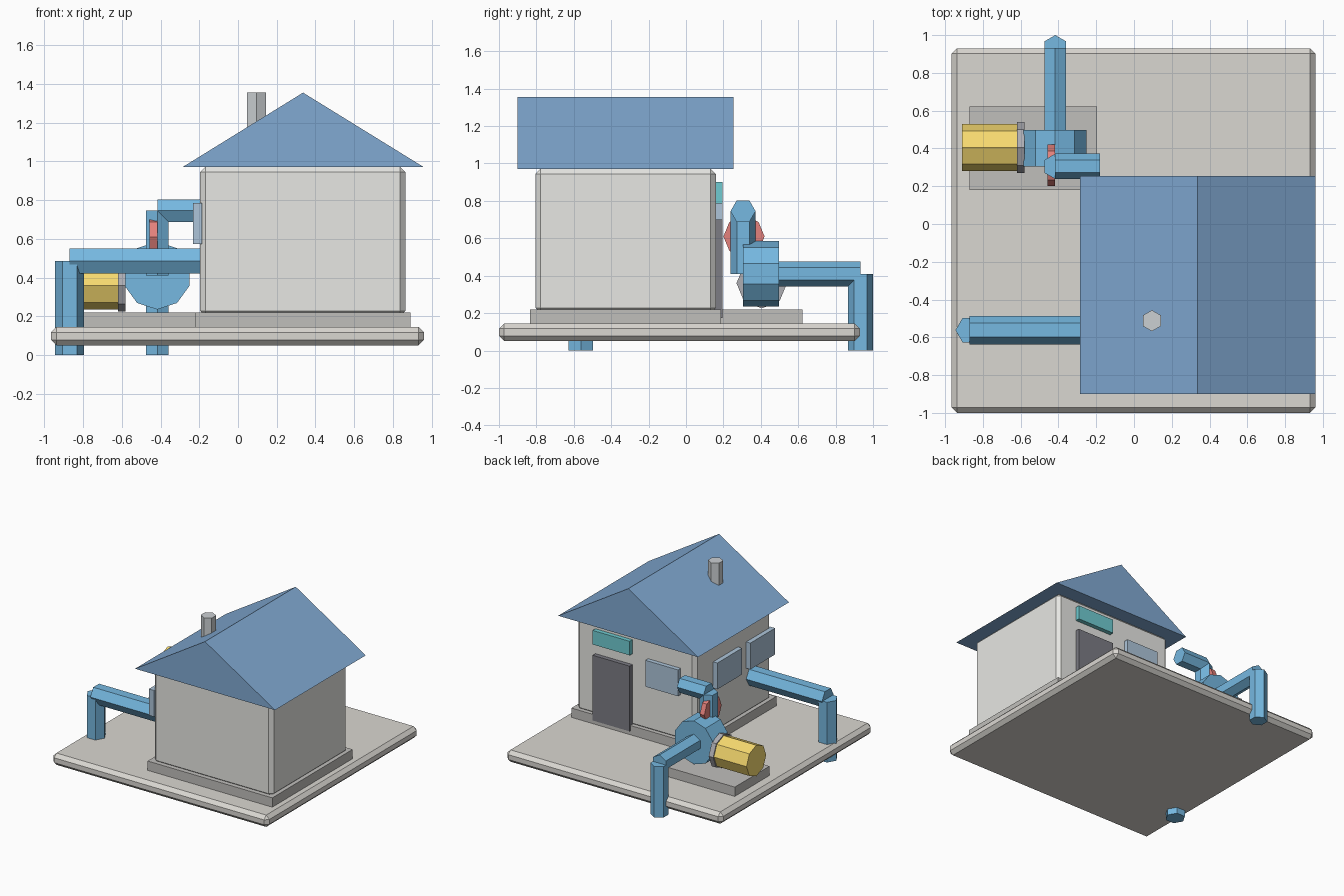
import bpy
from math import pi
from mathutils import Vector

if "Cube" in bpy.data.objects:
    bpy.data.objects.remove(bpy.data.objects["Cube"])


def material(name, color):
    m = bpy.data.materials.new(name)
    m.diffuse_color = (*color, 1)
    m.use_nodes = True
    m.node_tree.nodes["Principled BSDF"].inputs["Base Color"].default_value = m.diffuse_color
    return m


ROOF = material("roof_blue", (0.22, 0.40, 0.65))
PIPE = material("pipe_blue", (0.18, 0.48, 0.75))
YELLOW = material("motor_yellow", (0.93, 0.70, 0.16))
RED = material("valve_red", (0.78, 0.22, 0.20))
DARK = material("door_dark", (0.20, 0.20, 0.23))
TEAL = material("sign_teal", (0.16, 0.60, 0.64))
GLASS = material("window_blue", (0.42, 0.56, 0.70))
WALL = material("wall_grey", (0.80, 0.80, 0.77))
SLAB = material("slab_grey", (0.70, 0.68, 0.64))
PLINTH = material("plinth_grey", (0.53, 0.52, 0.50))
STEEL = material("steel_grey", (0.42, 0.42, 0.45))
VENT = material("vent_grey", (0.60, 0.63, 0.65))


def finish(name, mat):
    o = bpy.context.object
    o.name = name
    o.data.materials.append(mat)
    return o


def box(name, lo, hi, mat, bevel=0):
    lo, hi = Vector(lo), Vector(hi)
    bpy.ops.mesh.primitive_cube_add(size=1, location=(lo + hi) / 2)
    o = finish(name, mat)
    o.scale = hi - lo
    bpy.ops.object.transform_apply(location=False, rotation=False)
    if bevel:
        b = o.modifiers.new("bevel", "BEVEL")
        b.width = bevel
        b.segments = 1
    return o


def cyl(name, a, b, r, sides, mat, turn=0):
    """Prism from a to b along one axis; turn spins it about its own axis."""
    a, b = Vector(a), Vector(b)
    d = b - a
    rot = (0, 0, turn)
    if abs(d.x) > 0.001:
        rot = (0, pi / 2, 0)      # corners on +-y
    elif abs(d.y) > 0.001:
        rot = (pi / 2, 0, 0)      # corners on +-z
    bpy.ops.mesh.primitive_cylinder_add(vertices=sides, radius=r, depth=d.length,
                                        location=(a + b) / 2, rotation=rot)
    return finish(name, mat)


# Ground slab, plinths and house body
box("ground_slab", (-0.965, -1.0, 0.05), (0.96, 0.93, 0.145), SLAB, 0.028)
box("house_plinth", (-0.22, -0.835, 0.12), (0.89, 0.187, 0.22), PLINTH)
box("pump_pad", (-0.87, 0.18, 0.12), (-0.197, 0.622, 0.22), PLINTH)
box("house_walls", (-0.195, -0.805, 0.2), (0.865, 0.16, 0.972), WALL, 0.028)

# Gable roof: a triangle profile extruded along y
profile = [(-0.287, 0.97), (0.96, 0.97), (0.336, 1.355)]
verts = [(x, y, z) for y in (-0.9, 0.255) for x, z in profile]
faces = [(0, 1, 2), (5, 4, 3), (0, 3, 4, 1), (1, 4, 5, 2), (2, 5, 3, 0)]
mesh = bpy.data.meshes.new("roof")
mesh.from_pydata(verts, [], faces)
mesh.materials.append(ROOF)
bpy.context.collection.objects.link(bpy.data.objects.new("roof", mesh))
cyl("roof_vent", (0.095, -0.512, 1.1), (0.095, -0.512, 1.355), 0.056, 6, VENT)

# Door, sign panel and windows
box("door", (0.365, 0.15, 0.175), (0.695, 0.195, 0.70), DARK)
box("sign_panel", (0.365, 0.15, 0.787), (0.695, 0.195, 0.90), TEAL)
box("back_window", (-0.065, 0.15, 0.573), (0.225, 0.195, 0.785), GLASS)
for i, y in enumerate((-0.225, -0.645)):
    box(f"side_window_{i + 1}", (-0.232, y - 0.158, 0.573), (-0.185, y + 0.158, 0.785), GLASS)

# Pump: volute casing, flange and motor
cyl("pump_casing", (-0.418, 0.305, 0.41), (-0.418, 0.497, 0.41), 0.175, 10, PIPE)
cyl("motor_flange", (-0.62, 0.405, 0.36), (-0.58, 0.405, 0.36), 0.135, 8, STEEL)
cyl("motor", (-0.91, 0.405, 0.36), (-0.61, 0.405, 0.36), 0.125, 8, YELLOW)

# Discharge pipe with valve wheel
cyl("discharge_riser", (-0.417, 0.305, 0.41), (-0.417, 0.305, 0.745), 0.067, 6, PIPE)
cyl("discharge_outlet", (-0.417, 0.305, 0.745), (-0.18, 0.305, 0.745), 0.067, 6, PIPE)
cyl("valve_wheel", (-0.457, 0.31, 0.61), (-0.417, 0.31, 0.61), 0.11, 8, RED)

# Suction pipe running over the slab edge
cyl("suction_pipe", (-0.417, 0.44, 0.41), (-0.417, 0.933, 0.41), 0.067, 6, PIPE)
cyl("suction_drop", (-0.417, 0.933, 0), (-0.417, 0.933, 0.41), 0.067, 6, PIPE)

# Side pipe leaving the house wall
cyl("side_pipe", (-0.87, -0.562, 0.485), (-0.17, -0.562, 0.485), 0.075, 6, PIPE)
cyl("side_drop", (-0.87, -0.562, 0), (-0.87, -0.562, 0.485), 0.075, 6, PIPE, pi / 6)
